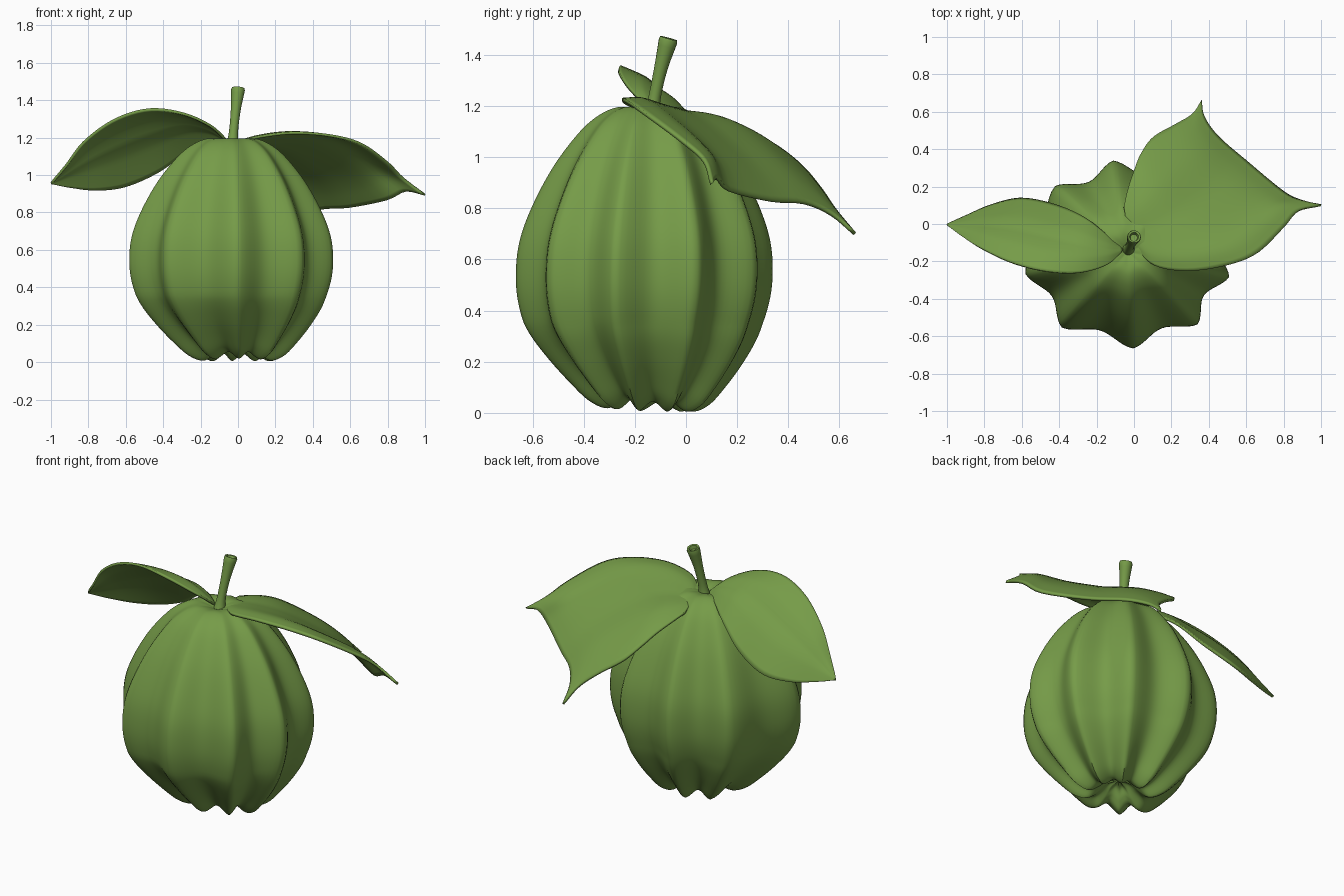
import bpy, bmesh, math
from mathutils import Vector

if "Cube" in bpy.data.objects:
    bpy.data.objects.remove(bpy.data.objects["Cube"])

green = bpy.data.materials.new("leaf green")
green.diffuse_color = (0.18, 0.33, 0.065, 1)
green.use_nodes = True
green.node_tree.nodes["Principled BSDF"].inputs["Base Color"].default_value = green.diffuse_color


def spline(pts, t):
    """Catmull-Rom point at t in 0..1 along pts."""
    n = len(pts) - 1
    s = min(max(t, 0), 1) * n
    i = min(int(s), n - 1)
    f = s - i
    p1, p2 = Vector(pts[i]), Vector(pts[i + 1])
    p0 = Vector(pts[i - 1]) if i > 0 else 2 * p1 - p2
    p3 = Vector(pts[i + 2]) if i + 2 <= n else 2 * p2 - p1
    return 0.5 * (2 * p1 + (p2 - p0) * f + (2 * p0 - 5 * p1 + 4 * p2 - p3) * f * f
                  + (3 * p1 - p0 - 3 * p2 + p3) * f ** 3)


def grid_object(name, rows, closed, thickness=0, angle=60):
    """Skin rows of points into a smooth mesh."""
    bm = bmesh.new()
    vr = [[bm.verts.new(p) for p in row] for row in rows]
    n = len(rows[0])
    for a, b in zip(vr, vr[1:]):
        for j in range(n if closed else n - 1):
            k = (j + 1) % n
            bm.faces.new((a[j], a[k], b[k], b[j]))
    bmesh.ops.remove_doubles(bm, verts=bm.verts, dist=0.0005)
    bmesh.ops.recalc_face_normals(bm, faces=bm.faces)
    me = bpy.data.meshes.new(name)
    bm.to_mesh(me)
    bm.free()
    ob = bpy.data.objects.new(name, me)
    bpy.context.collection.objects.link(ob)
    me.materials.append(green)
    if thickness:
        m = ob.modifiers.new("thickness", 'SOLIDIFY')
        m.thickness = thickness
        m.offset = 0
    bpy.ops.object.select_all(action='DESELECT')
    ob.select_set(True)
    bpy.context.view_layer.objects.active = ob
    bpy.ops.object.shade_smooth_by_angle(angle=math.radians(angle))
    return ob


# Ribbed fruit: (radius, height, groove depth) from bottom dimple to top dimple
profile = [(0, .12, 0), (.06, .1, .08), (.11, .045, .14), (.165, .005, .17), (.235, .03, .18),
           (.305, .1, .17), (.385, .2, .16), (.453, .31, .155), (.493, .43, .15), (.505, .55, .15),
           (.491, .68, .15), (.441, .82, .145), (.362, .97, .13), (.265, 1.1, .11),
           (.19, 1.165, .1), (.12, 1.195, .1), (.06, 1.19, .1), (0, 1.165, 0)]
ribs = [-168, -129, -87, -48, -14, 24, 60, 98, 134, 192]
PER = 14
rows = []
for i in range(86):
    r, z, depth = spline(profile, i / 85)
    r = max(r, 0)
    low = max(0, 1 - z / .35)          # the underside leans back and to the right
    row = []
    for a, b in zip(ribs, ribs[1:]):
        for j in range(PER):
            t = j / PER
            groove = math.sin(math.pi * t) ** 1.4
            ang = math.radians(a + (b - a) * t)
            rr = r * (1 - depth * groove)
            lift = low * (.04 * groove * min(1, r / .15) + .08 * max(0, -rr * math.sin(ang)))
            row.append((-.034 + .03 * low + 1.108 * rr * math.cos(ang),
                        -.172 + .02 * z + .03 * low + rr * math.sin(ang), max(z, 0) + lift))
    rows.append(row)
grid_object("ribbed_fruit", rows, True)

# Stem: a slightly bent tube with a flared, hollowed end (path points carry the radius last)
path = [(-.03, -.135, 1.14, .04), (-.025, -.125, 1.22, .025),
        (-.013, -.1, 1.34, .026), (0, -.07, 1.455, .037)]
axis = Vector((.07, .27, 1)).normalized()
side = axis.cross(Vector((0, 1, 0))).normalized()
up = axis.cross(side)


def ring(c, r):
    return [c + r * (side * math.cos(k * math.pi / 10) + up * math.sin(k * math.pi / 10))
            for k in range(20)]


rows = []
for i in range(17):
    p = spline(path, i / 16)
    rows.append(ring(p.xyz, p.w))
end = Vector(path[-1][:3])
for r, d in ((.034, .01), (.024, .008), (.019, -.012), (0, -.015)):
    rows.append(ring(end + axis * d, r))
grid_object("stem", rows, True, angle=50)


def leaf(name, front, back, base, end, bulge, vein):
    """Patch between a front edge, back edge, base edge and end edge."""
    N, M = 36, 24
    f0, f1, b0, b1 = (Vector(p) for p in (front[0], front[-1], back[0], back[-1]))
    rows = []
    for i in range(N + 1):
        u = i / N
        row = []
        for j in range(M + 1):
            v = j / M
            p = ((1 - v) * spline(front, u) + v * spline(back, u)
                 + (1 - u) * spline(base, v) + u * spline(end, v)
                 - (1 - u) * ((1 - v) * f0 + v * b0) - u * ((1 - v) * f1 + v * b1))
            w = math.sin(math.pi * u)
            p.z += w * (bulge * math.sin(math.pi * v) - vein * max(0, 1 - abs(v - .5) * 5))
            row.append(p)
        rows.append(row)
    grid_object(name, rows, False, thickness=.014)


# Left leaf: single pointed blade, front edge raised
root, tip = (-.06, -.14, 1.185), (-1.0, -.005, .955)
leaf("left_leaf",
     [root, (-.15, -.22, 1.265), (-.3, -.262, 1.33), (-.48, -.252, 1.35), (-.66, -.205, 1.295),
      (-.82, -.13, 1.18), (-.92, -.065, 1.05), tip],
     [root, (-.16, -.05, 1.18), (-.27, .035, 1.13), (-.42, .1, 1.02), (-.6, .135, .94),
      (-.76, .1, .92), (-.9, .04, .935), tip],
     [root, root], [tip, tip], .06, .015)

# Right leaf: broad blade with two pointed tips
root_f, root_b = (.01, -.13, 1.175), (-.055, .09, 1.145)
tip_f, tip_b = (1.0, .1, .895), (.36, .66, .7)
leaf("right_leaf",
     [root_f, (.12, -.225, 1.205), (.3, -.25, 1.225), (.5, -.22, 1.21), (.66, -.155, 1.165),
      (.8, -.02, 1.065), (.88, .07, .985), tip_f],
     [root_b, (-.03, .19, 1.115), (0, .28, 1.08), (.035, .37, 1.03), (.1, .46, .955),
      (.22, .53, .87), (.31, .585, .79), tip_b],
     [root_f, (-.03, -.02, 1.165), root_b],
     [tip_f, (.9, .122, .915), (.8, .17, .87), (.6, .335, .83), (.45, .465, .82),
      (.375, .57, .775), tip_b], .025, .012)
